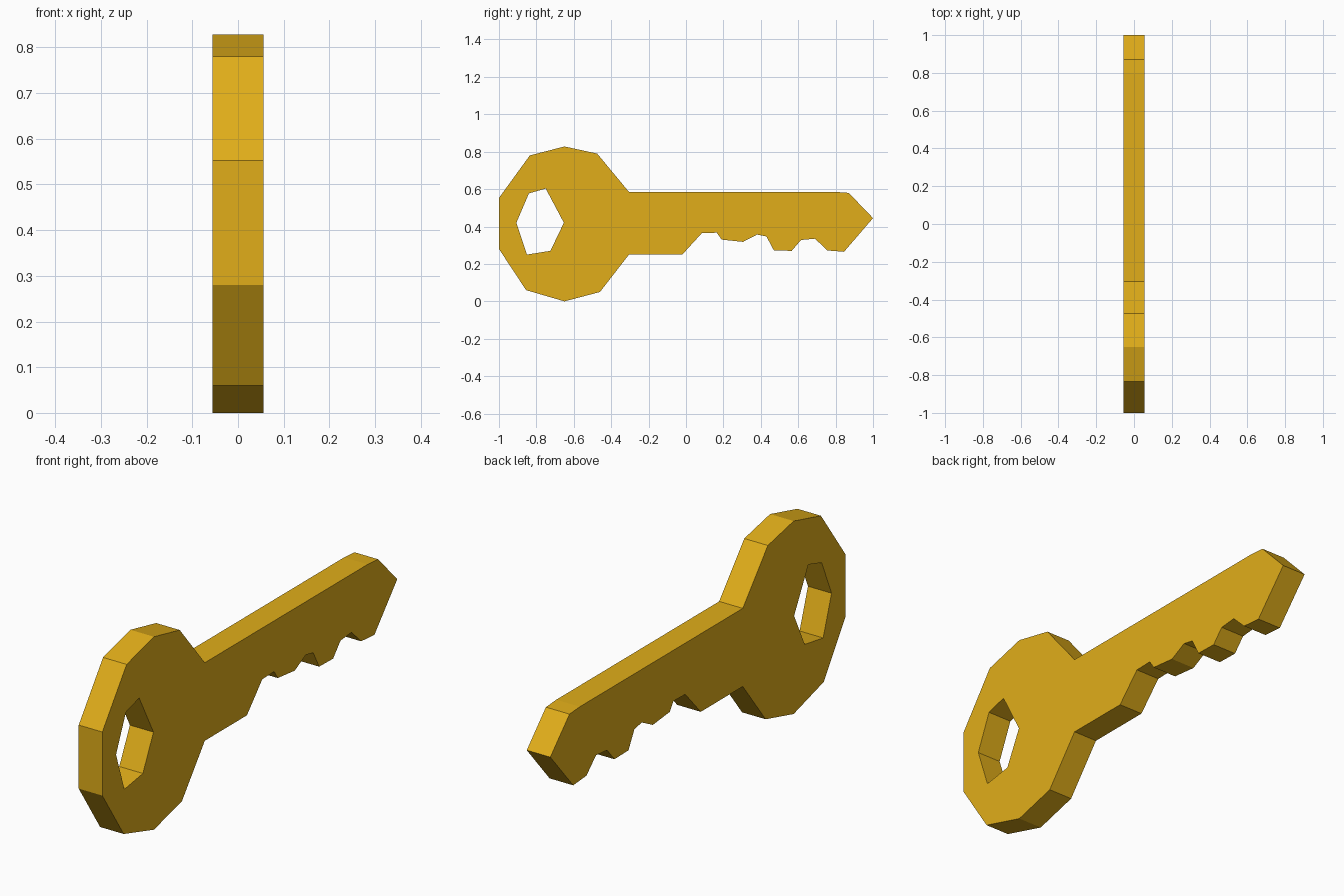
import bpy
from math import radians

if "Cube" in bpy.data.objects:
    bpy.data.objects.remove(bpy.data.objects["Cube"])

# Side silhouette (y, z): round bow, blade, pointed tip, cut teeth
OUTLINE = [(-1, .28), (-1, .553), (-.835, .78), (-.65, .828), (-.475, .79),
           (-.305, .585), (.8, .585), (.87, .58), (1, .445),
           (.845, .265), (.755, .272), (.69, .335), (.615, .328),
           (.565, .27), (.47, .272), (.43, .347), (.38, .357),
           (.305, .318), (.19, .33), (.165, .367), (.085, .365),
           (-.02, .25), (-.305, .25), (-.46, .05), (-.65, 0), (-.855, .06)]
# Ring hole through the bow
HOLE = [(-.907, .42), (-.84, .577), (-.75, .603), (-.653, .42),
        (-.725, .27), (-.85, .25)]
HALF_THICKNESS = .056


def add_loop(curve, points):
    spline = curve.splines.new('POLY')
    spline.points.add(len(points) - 1)
    for p, (y, z) in zip(spline.points, points):
        p.co = (y, z, 0, 1)
    spline.use_cyclic_u = True


# Flat filled profile extruded to the key's thickness
curve = bpy.data.curves.new("key", 'CURVE')
curve.dimensions = '2D'
curve.fill_mode = 'BOTH'
curve.extrude = HALF_THICKNESS
add_loop(curve, OUTLINE)
add_loop(curve, HOLE)

key = bpy.data.objects.new("key", curve)
bpy.context.collection.objects.link(key)
key.rotation_euler = (radians(90), 0, radians(90))

# Brass colour
brass = bpy.data.materials.new("brass")
brass.diffuse_color = (.75, .42, .01, 1)
brass.use_nodes = True
brass.node_tree.nodes["Principled BSDF"].inputs["Base Color"].default_value = brass.diffuse_color
curve.materials.append(brass)

# Turn into a welded, flat-shaded mesh
bpy.context.view_layer.objects.active = key
key.select_set(True)
bpy.ops.object.convert(target='MESH')
key = bpy.context.object
bpy.ops.object.transform_apply(location=False, rotation=True, scale=False)
bpy.ops.object.mode_set(mode='EDIT')
bpy.ops.mesh.select_all(action='SELECT')
bpy.ops.mesh.remove_doubles(threshold=.0005)
bpy.ops.mesh.normals_make_consistent(inside=False)
bpy.ops.object.mode_set(mode='OBJECT')
bpy.ops.object.shade_flat()
key.name = "key"
